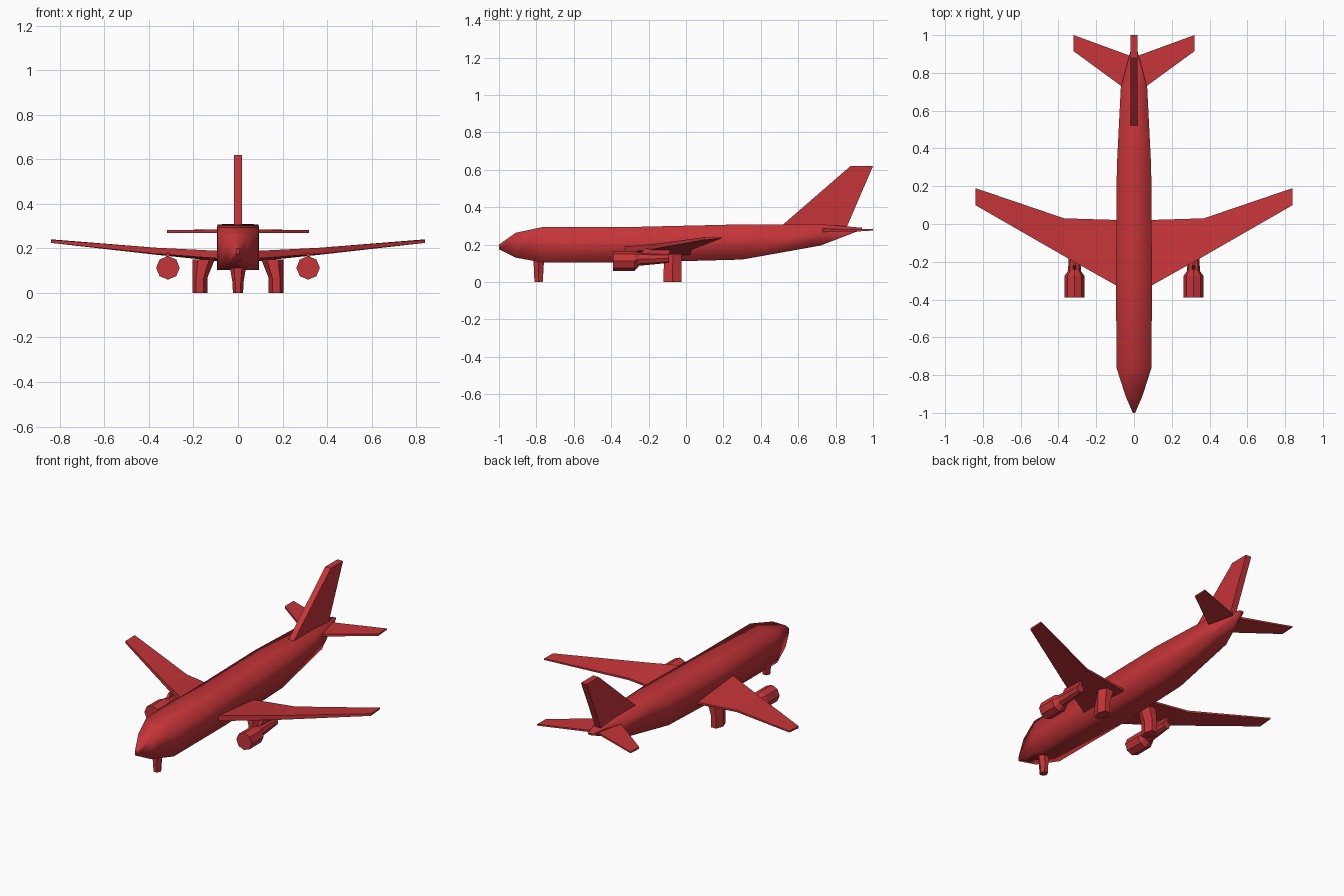
import bpy, bmesh
from math import cos, sin, pi

if "Cube" in bpy.data.objects:
    bpy.data.objects.remove(bpy.data.objects["Cube"])

red = bpy.data.materials.new("red_paint")
red.diffuse_color = (0.56, 0.035, 0.04, 1)
red.use_nodes = True
red.node_tree.nodes["Principled BSDF"].inputs["Base Color"].default_value = red.diffuse_color


def loft(name, rings, mirror=False, smooth=False):
    """Skin a closed solid through rings that share a point count."""
    bm = bmesh.new()
    rows = [[bm.verts.new(p) for p in ring] for ring in rings]
    n = len(rows[0])
    for a, b in zip(rows, rows[1:]):
        for i in range(n):
            j = (i + 1) % n
            bm.faces.new((a[i], a[j], b[j], b[i]))
    caps = [bm.faces.new(rows[0]), bm.faces.new(rows[-1])]
    bmesh.ops.recalc_face_normals(bm, faces=bm.faces)
    for f in bm.faces:
        f.smooth = smooth and f not in caps
    mesh = bpy.data.meshes.new(name)
    bm.to_mesh(mesh)
    bm.free()
    mesh.materials.append(red)
    ob = bpy.data.objects.new(name, mesh)
    bpy.context.collection.objects.link(ob)
    if mirror:
        ob.modifiers.new("mirror", 'MIRROR').use_axis[0] = True
    return ob


def disc_y(x, y, z, r, n=8):
    return [(x + r * cos(2 * pi * i / n), y, z + r * sin(2 * pi * i / n))
            for i in range(n)]


def disc_z(x, y, z, rx, ry, n=6):
    return [(x + rx * cos(2 * pi * i / n), y + ry * sin(2 * pi * i / n) / sin(pi / 3), z)
            for i in range(n)]


def foil(x, y0, y1, z0, z1, t0, t1):
    """Wing section: front and rear edge positions, heights and thicknesses."""
    return [(x, y0, z0 - t0 / 2), (x, y0, z0 + t0 / 2),
            (x, y1, z1 + t1 / 2), (x, y1, z1 - t1 / 2)]


# Fuselage: y, half width, bottom, top
body = [(-1.0, .006, .175, .20), (-.91, .045, .13, .263), (-.76, .093, .103, .295),
        (-.25, .095, .105, .295), (.3, .091, .12, .308), (.72, .07, .195, .309),
        (.94, .012, .28, .29)]
loft("fuselage", [[(-w, y, b), (w, y, b), (w, y, t), (-w, y, t)]
                  for y, w, b, t in body], smooth=True)

# Main wings
loft("wings", [foil(.05, -.35, .02, .17, .145, .035, .012),
               foil(.37, -.17, .03, .19, .178, .027, .012),
               foil(.84, .10, .19, .232, .237, .014, .008)], mirror=True)

# Tail surfaces
loft("tailplanes", [foil(.005, .685, .885, .277, .277, .018, .012),
                    foil(.32, .915, 1.0, .276, .279, .012, .008)], mirror=True)
profile = [(.52, .308), (.88, .62), (1.0, .62), (.86, .295), (.60, .29)]
loft("fin", [[(x, y, z) for y, z in profile] for x in (-.019, .019)])

# Engines with tapered tail cones and pylons
loft("engines", [disc_y(.315, -.39, .113, .053), disc_y(.315, -.275, .113, .053),
                 disc_y(.315, -.25, .122, .035), disc_y(.315, -.09, .126, .024)],
     mirror=True, smooth=False)
loft("engine_pylons", [[(x, -.26, .13), (x, -.10, .13), (x, -.08, .18), (x, -.22, .18)]
                       for x in (.307, .323)], mirror=True)

# Landing gear
loft("main_gear", [disc_z(.171, -.072, 0, .034, .047), disc_z(.171, -.072, .07, .034, .047),
                   disc_z(.155, -.068, .15, .05, .045)], mirror=True)
loft("nose_gear", [disc_z(0, -.788, 0, .023, .022), disc_z(0, -.788, .05, .025, .025),
                   disc_z(0, -.787, .115, .036, .028)])
